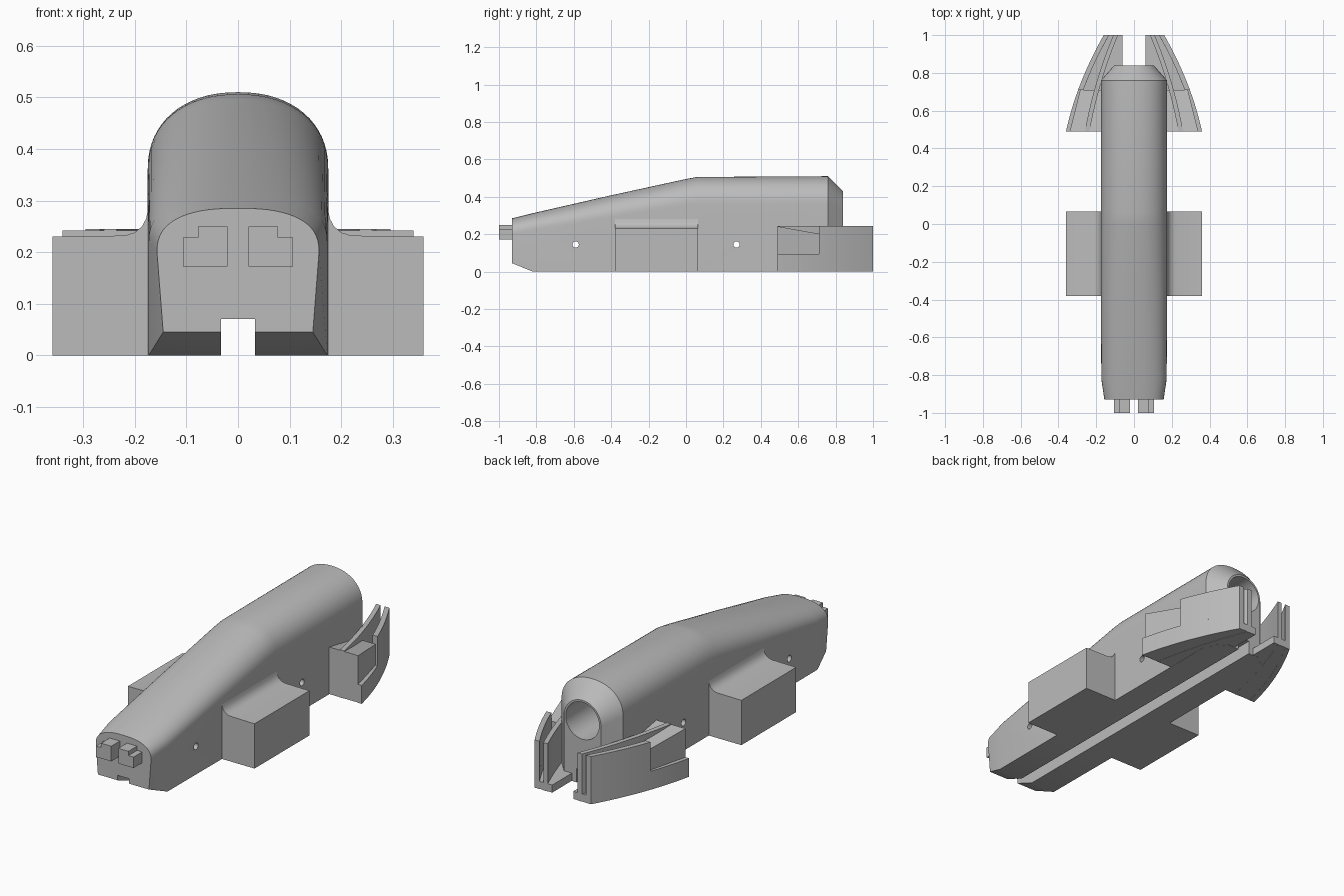
import bpy, bmesh, math
from mathutils import Matrix

cube = bpy.data.objects.get("Cube")
if cube:
    bpy.data.objects.remove(cube, do_unlink=True)

grey = bpy.data.materials.new("light_grey")
grey.use_nodes = True
grey.diffuse_color = (0.5, 0.5, 0.5, 1)
grey.node_tree.nodes["Principled BSDF"].inputs["Base Color"].default_value = (0.5, 0.5, 0.5, 1)


def finish(name, bm):
    bmesh.ops.recalc_face_normals(bm, faces=bm.faces)
    mesh = bpy.data.meshes.new(name)
    bm.to_mesh(mesh)
    bm.free()
    mesh.materials.append(grey)
    obj = bpy.data.objects.new(name, mesh)
    bpy.context.collection.objects.link(obj)
    return obj


def select(obj):
    bpy.ops.object.select_all(action='DESELECT')
    obj.select_set(True)
    bpy.context.view_layer.objects.active = obj


def smooth(obj, degrees=25):
    select(obj)
    bpy.ops.object.shade_smooth_by_angle(angle=math.radians(degrees))


def loft(name, rings):
    """Skin a row of closed rings and cap both ends."""
    bm = bmesh.new()
    rows = [[bm.verts.new(p) for p in ring] for ring in rings]
    count = len(rows[0])
    for a, b in zip(rows, rows[1:]):
        for i in range(count):
            j = (i + 1) % count
            bm.faces.new((a[i], a[j], b[j], b[i]))
    bm.faces.new(rows[0])
    bm.faces.new(rows[-1])
    return finish(name, bm)


def prism(name, outline, bottom, top):
    """Raise an xy outline; top may be a height or a rule of y."""
    height = top if callable(top) else lambda y: top
    return loft(name, [[(x, y, bottom) for x, y in outline],
                       [(x, y, height(y)) for x, y in outline]])


def box(name, x, y, z):
    return prism(name, [(x[0], y[0]), (x[1], y[0]), (x[1], y[1]), (x[0], y[1])], *z)


def cylinder(name, radius, length, centre, axis, sides):
    bm = bmesh.new()
    turn = Matrix.Rotation(math.pi / 2, 4, axis)
    bmesh.ops.create_cone(bm, cap_ends=True, segments=sides, radius1=radius, radius2=radius,
                          depth=length, matrix=Matrix.Translation(centre) @ turn)
    return finish(name, bm)


def mirror(obj):
    mod = obj.modifiers.new("mirror", 'MIRROR')
    mod.use_axis[0] = True
    return obj


def cut(obj, cutter):
    mod = obj.modifiers.new("cut", 'BOOLEAN')
    mod.operation = 'DIFFERENCE'
    mod.solver = 'EXACT'
    mod.object = cutter
    select(obj)
    bpy.ops.object.modifier_apply(modifier=mod.name)
    bpy.data.objects.remove(cutter, do_unlink=True)


def hull_ring(y, width, base_width, base, shoulder, top, power):
    """Flat-bottomed section with a rounded roof."""
    steps = 32
    ring = [(-base_width, y, base)]
    for i in range(steps + 1):
        a = math.pi * (1 - i / steps)
        c, s = math.cos(a), math.sin(a)
        ring.append((math.copysign(abs(c) ** (2 / power), c) * width, y,
                     shoulder + abs(s) ** (2 / power) * (top - shoulder)))
    return ring + [(base_width, y, base)]


# Main hull
hull = loft("hull", [hull_ring(*s) for s in (
    (-0.93, 0.157, 0.145, 0.045, 0.20, 0.285, 2.5),
    (-0.82, 0.173, 0.173, 0.0, 0.22, 0.312, 2.4),
    (-0.40, 0.175, 0.175, 0.0, 0.29, 0.408, 2.3),
    (0.0, 0.175, 0.175, 0.0, 0.355, 0.495, 2.2),
    (0.06, 0.175, 0.175, 0.0, 0.36, 0.506, 2.2),
    (0.76, 0.175, 0.175, 0.0, 0.36, 0.51, 2.2),
    (0.84, 0.105, 0.105, 0.0, 0.325, 0.43, 2.0))])

# Keel groove, rear bore and cross holes
cut(hull, box("groove_cutter", (-0.033, 0.033), (-1.2, 1.2), (-0.1, 0.07)))
cut(hull, cylinder("bore_cutter", 0.095, 1.0, (0, 0.84, 0.325), 'X', 48))
for y in (-0.59, 0.27):
    cut(hull, cylinder("hole_cutter", 0.017, 1.0, (0, y, 0.145), 'Y', 20))
smooth(hull)

# Side pods with a fillet against the hull
pod_profile = [(0.15, 0), (0.36, 0), (0.36, 0.23), (0.22, 0.232), (0.20, 0.238),
               (0.186, 0.25), (0.178, 0.265), (0.174, 0.285), (0.15, 0.285)]
pods = mirror(loft("side_pods", [[(x, y, z) for x, z in pod_profile] for y in (-0.38, 0.065)]))
smooth(pods)

# Stepped nose plugs
plug_profile = [(0.02, 0.172), (0.107, 0.172), (0.107, 0.228), (0.078, 0.228),
                (0.078, 0.25), (0.02, 0.25)]
mirror(loft("nose_plugs", [[(x, y, z) for x, z in plug_profile] for y in (-1.0, -0.92)]))


def outer_x(y):
    t = (y - 0.49) / 0.51
    return 0.36 - 0.11 * t - 0.09 * t * t


def inner_x(y):
    t = (y - 0.49) / 0.51
    return 0.26 - 0.09 * t - 0.06 * t * t


def blade(name, edge, thick, start, bottom, top):
    """Curved upright blade following an edge rule."""
    ys = [start + (1.0 - start) * i / 12 for i in range(13)]
    outline = [(edge(y), y) for y in ys] + [(edge(y) - thick, y) for y in reversed(ys)]
    obj = mirror(prism(name, outline, bottom, top))
    smooth(obj)


# Rear tail blades
blade("tail_outer_skirt", outer_x, 0.028, 0.49, 0.0, 0.095)
blade("tail_outer_blade", outer_x, 0.028, 0.71, 0.09, 0.245)
blade("tail_inner_blade", inner_x, 0.025, 0.49, 0.0, 0.245)

# Tail floor joining the blades
rim = [(outer_x(0.49 + 0.51 * i / 12) - 0.01, 0.49 + 0.51 * i / 12) for i in range(13)]
mirror(prism("tail_floor", rim + [(0.06, 1.0), (0.06, 0.8), (0.15, 0.7), (0.15, 0.49)], 0.001, 0.04))

# Tail root with a sloping top
mirror(prism("tail_root", [(0.15, 0.49), (0.34, 0.49), (0.285, 0.71), (0.15, 0.71)], 0.002,
             lambda y: 0.242 - 0.18 * (y - 0.49)))
